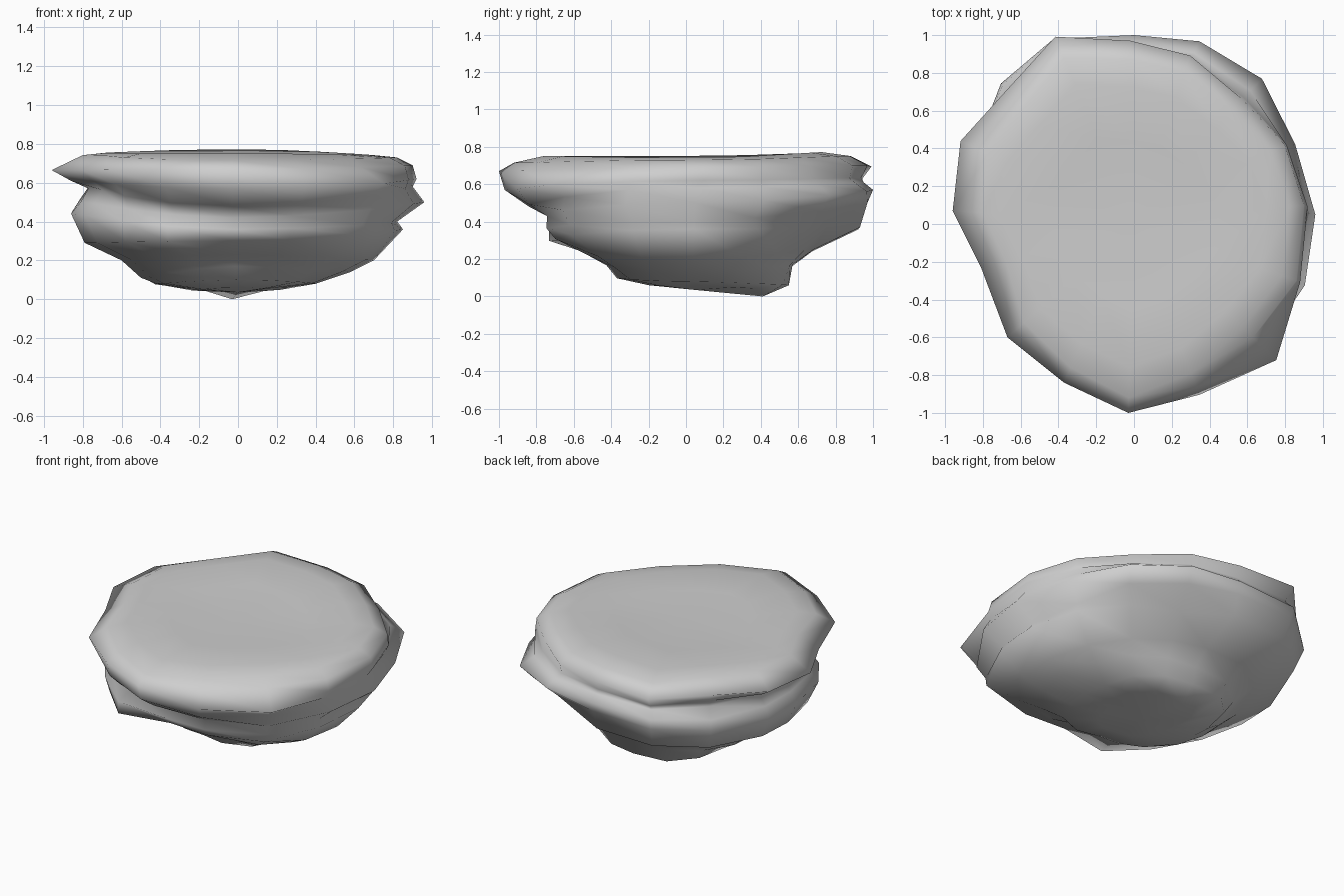
import bpy, bmesh, math
from mathutils import Vector

if "Cube" in bpy.data.objects:
    bpy.data.objects.remove(bpy.data.objects["Cube"])

# Outlines (x, y) counter-clockwise from the right: the upper lip and the bulging belly
RIM = [(.9, .1), (.8, .42), (.57, .67), (.3, .9), (-.02, .98), (-.42, 1), (-.68, .71), (-.92, .44),
       (-.96, .07), (-.81, -.23), (-.67, -.6), (-.37, -.84), (-.03, -1), (.33, -.86), (.63, -.6), (.86, -.3)]
BELLY = [(.96, .05), (.85, .42), (.67, .76), (.34, .95), (0, .98), (-.42, .97), (-.7, .74), (-.84, .35),
         (-.84, .07), (-.78, -.25), (-.62, -.55), (-.37, -.75), (-.03, -.82), (.33, -.88), (.73, -.71), (.92, -.33)]

# Strata from top to bottom: belly blend, (reach, height) to the right, back, left and front
LAYERS = [
    (0, (.45, .737), (.45, .750), (.45, .740), (.45, .742)),
    (0, (.70, .742), (.74, .772), (.70, .752), (.76, .751)),
    (0, (.82, .73), (.89, .752), (.80, .742), (.92, .715)),
    (0, (.90, .69), (.99, .70), (.96, .665), (1.0, .67)),
    (.2, (.92, .62), (.95, .635), (.86, .61), (.97, .57)),
    (.7, (.90, .58), (.95, .61), (.77, .57), (.84, .48)),
    (1, (.96, .50), (1.0, .57), (.81, .50), (.75, .42)),
    (1, (.82, .40), (.97, .50), (.86, .44), (.79, .36)),
    (1, (.85, .36), (.93, .37), (.79, .29), (.72, .30)),
    (1, (.70, .20), (.68, .25), (.60, .20), (.52, .23)),
    (1, (.58, .14), (.57, .17), (.50, .11), (.41, .17)),
    (1, (.40, .08), (.55, .06), (.42, .08), (.37, .10)),
    (1, (.20, .06), (.41, .04), (.20, .05), (.20, .06)),
]
# Knobs and dents: (stratum, outline point) -> reach factor
KNOBS = {(4, 13): 1.04, (4, 14): 1.15, (6, 13): .97, (7, 13): .95, (8, 13): .96,
         (7, 11): 1.06, (8, 11): 1.16, (9, 11): 1.1, (8, 10): 1.05,
         (7, 3): .96, (8, 3): .84, (9, 3): .95, (8, 2): .9, (9, 2): .94, (8, 14): 1.02}


def around(values, angle):
    """Blend right, back, left and front values by direction."""
    c, s = math.cos(angle), math.sin(angle)
    return values[0 if c > 0 else 2] * c * c + values[1 if s > 0 else 3] * s * s


def extents(points):
    xs, ys = zip(*points)
    return max(xs), max(ys), -min(xs), -min(ys)


bm = bmesh.new()
rings = []
for layer, (blend, *sides) in enumerate(LAYERS):
    outline = [Vector(a).lerp(Vector(b), blend) for a, b in zip(RIM, BELLY)]
    scale = [side[0] / e for side, e in zip(sides, extents(outline))]
    heights = [side[1] for side in sides]
    ring = []
    for i, p in enumerate(outline):
        angle = math.atan2(p.y, p.x)
        k = around(scale, angle) * KNOBS.get((layer, i), 1)
        ring.append(bm.verts.new((p.x * k, p.y * k, around(heights, angle))))
    rings.append(ring)

# Lowest point of the underside
rings[-1][4].co = (-.03, .41, 0)

# Walls between neighbouring strata
n = len(RIM)
for upper, lower in zip(rings, rings[1:]):
    for i in range(n):
        j = (i + 1) % n
        bm.faces.new((upper[i], lower[i], lower[j], upper[j]))

# Nearly flat top and closed underside
for ring, center in ((rings[0], (0, 0, .739)), (rings[-1], (0, .05, .035))):
    hub = bm.verts.new(center)
    for i in range(n):
        bm.faces.new((ring[i], ring[(i + 1) % n], hub))
bmesh.ops.recalc_face_normals(bm, faces=bm.faces)
for face in bm.faces:
    face.smooth = True

mesh = bpy.data.meshes.new("layered_rock")
bm.to_mesh(mesh)
bm.free()
rock = bpy.data.objects.new("layered_rock", mesh)
bpy.context.collection.objects.link(rock)

stone = bpy.data.materials.new("grey_stone")
stone.diffuse_color = (.62, .62, .62, 1)
stone.use_nodes = True
stone.node_tree.nodes["Principled BSDF"].inputs["Base Color"].default_value = stone.diffuse_color
mesh.materials.append(stone)
